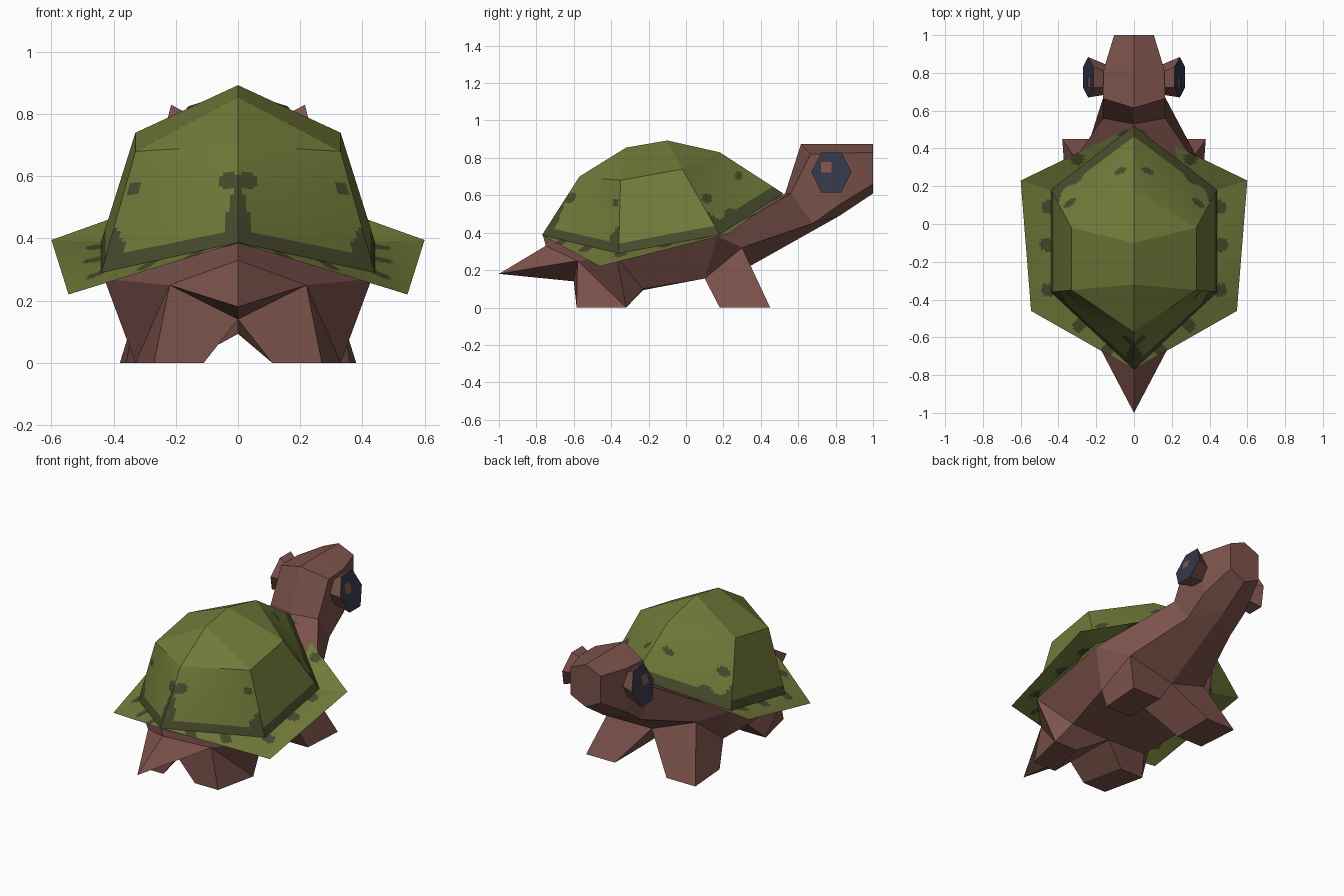
import bpy, bmesh
from mathutils import Vector

if "Cube" in bpy.data.objects:
    bpy.data.objects.remove(bpy.data.objects["Cube"])


def material(name, rgb):
    m = bpy.data.materials.new(name)
    m.diffuse_color = (*rgb, 1)
    m.use_nodes = True
    m.node_tree.nodes["Principled BSDF"].inputs["Base Color"].default_value = m.diffuse_color
    return m


BROWN = material("skin brown", (.205, .086, .072))
GREEN = material("shell green", (.168, .198, .042))
DARK = material("shell dark olive", (.066, .072, .026))
NAVY = material("eye navy", (.034, .037, .064))


def finish(name, bm, mats):
    mesh = bpy.data.meshes.new(name)
    bm.to_mesh(mesh)
    bm.free()
    for m in mats:
        mesh.materials.append(m)
    ob = bpy.data.objects.new(name, mesh)
    bpy.context.collection.objects.link(ob)
    return ob


def mirrored(name, pts, faces, mats):
    """Build the +x half from named points, and its mirror image."""
    bm = bmesh.new()
    right = {k: bm.verts.new(p) for k, p in pts.items()}
    left = {k: right[k] if p[0] == 0 else bm.verts.new((-p[0], p[1], p[2]))
            for k, p in pts.items()}
    for f in faces:
        keys = f.split()
        bm.faces.new([right[k] for k in keys])
        bm.faces.new([left[k] for k in reversed(keys)])
    bmesh.ops.recalc_face_normals(bm, faces=bm.faces)
    return finish(name, bm, mats)


# body: tail, legs, neck and head in one faceted skin
P = dict(
    T0=(0, -1, .18), T1=(0, -.75, .33), T2=(.22, -.58, .25), T3=(0, -.60, .14),
    R1=(0, -.765, .385), W1=(.43, -.37, .27), W2=(.43, .17, .38), C=(0, .17, .45),
    L1=(.11, -.585, 0), L2=(.27, -.585, 0), L3=(.33, -.32, 0), L4=(.17, -.32, 0),
    B0=(0, -.23, .093), B1=(.27, -.23, .10), A0=(0, .10, .155), A1=(.33, .10, .155),
    F1=(.18, .18, 0), F2=(.36, .18, 0), F3=(.38, .45, 0), F4=(.18, .45, 0),
    N2=(.28, .30, .32), N3=(0, .34, .22),
    H=(0, .53, .61), U=(.165, .56, .61), D=(.16, .68, .45), E=(0, .82, .49),
    K0=(0, .615, .875), K=(.165, .665, .82), M0=(0, .82, .875), M1=(.16, .82, .825),
    M2=(.16, .82, .55),
    Q0=(0, 1, .875), Q1=(.105, 1, .83), Q2=(.105, 1, .66), Q3=(0, 1, .61))
body_faces = [
    "T0 T2 T1", "T0 T3 T2", "R1 T1 T2 W1",                        # tail, rump
    "T3 L1 L2 T2", "T2 L2 L3", "T2 L3 W1", "W1 L3 B1",            # rear leg
    "B1 L3 L4 B0", "B0 L4 L1 T3", "L1 L4 L3 L2",
    "W1 B1 A1 W2", "B1 B0 A0 A1", "W2 A1 N2", "R1 W1 W2 C",       # belly, back
    "N2 A1 F2 F3", "A1 A0 F1 F2", "N2 F3 F4 N3", "N3 F4 F1 A0",   # front leg
    "F1 F4 F3 F2",
    "W2 N2 D U", "N2 N3 E D", "C W2 U H",                         # neck
    "H U K K0", "K0 K M1 M0", "U D M2 M1 K", "D E M2",            # head
    "M0 M1 Q1 Q0", "M1 M2 Q2 Q1", "M2 E Q3 Q2", "Q0 Q1 Q2 Q3"]
mirrored("body", P, body_faces, [BROWN])


def patches(name, quads, rule):
    """Grid the corner quads on both sides, painting cells by a rule."""
    n = 30
    bm = bmesh.new()
    for kind, corners in quads:
        a, b, c, d = map(Vector, corners)

        def at(u, v):
            return a.lerp(b, u).lerp(d.lerp(c, u), v)
        for side in (1, -1):
            grid = []
            for j in range(n + 1):
                row = []
                for i in range(n + 1):
                    p = at(i / n, j / n)
                    row.append(bm.verts.new((p.x * side, p.y, p.z)))
                grid.append(row)
            for j in range(n):
                for i in range(n):
                    f = bm.faces.new((grid[j][i], grid[j][i + 1],
                                      grid[j + 1][i + 1], grid[j + 1][i])[::side])
                    u, v = (i + .5) / n, (j + .5) / n
                    f.material_index = int(rule(kind, u, v, at(u, v)))
    bmesh.ops.remove_doubles(bm, verts=bm.verts, dist=.0003)
    bmesh.ops.recalc_face_normals(bm, faces=bm.faces)
    return finish(name, bm, [GREEN, DARK])


# shell corner points: rim, shoulders, ridge and outer brim
tail_rim, neck_rim = (0, -.77, .387), (0, .52, .61)
rim_a, rim_d = (.44, -.36, .29), (.44, .18, .39)
top_b, top_c = (.33, -.35, .68), (.33, -.02, .74)
r1, r2, r3, r4 = (0, -.57, .70), (0, -.32, .855), (0, -.10, .893), (0, .18, .83)
out_a, out_d = (.545, -.46, .22), (.60, .23, .395)

SPOTS = {"rear": [(.335, .56, .022), (.03, .585, .03)],            # x, z, radius
         "front": [(.28, .705, .022), (.11, .58, .025), (.24, .50, .03)],  # y, z
         "brim": [(.455, .09, .035), (.465, -.11, .035), (.455, -.35, .035),
                  (.30, .345, .035), (.29, -.54, .035), (.14, -.67, .03),
                  (.05, .47, .035)]}                              # x, y


def shell_rule(kind, u, v, p):
    q = {"rear": (p.x, p.z), "front": (p.y, p.z), "brim": (p.x, p.y)}.get(kind)
    if q and any((q[0] - s[0]) ** 2 + (q[1] - s[1]) ** 2 < s[2] ** 2
                 for s in SPOTS[kind]):
        return True
    if kind == "brim":
        return False
    if kind == "rear":
        return v < .15 or u > .86 + max(0, v - .2) * .7 or \
            (p.x < .06 - v * .08 and p.z < .56)
    if kind == "front":
        return v < .17 or u > .88 + max(0, v - .15) * .6
    return v < .14


patches("shell_dome", [
    ("rear", (tail_rim, rim_a, top_b, r1)),
    ("side", (rim_a, rim_d, top_c, top_b)),
    ("front", (neck_rim, rim_d, top_c, r4))], shell_rule)
mirrored("shell_top", dict(b=top_b, c=top_c, r1=r1, r2=r2, r3=r3, r4=r4),
         ["b c r3 r2", "r1 b r2", "c r4 r3"], [GREEN])
patches("shell_brim", [
    ("brim", (tail_rim, out_a, rim_a, tail_rim)),
    ("brim", (out_a, out_d, rim_d, rim_a)),
    ("brim", (out_d, neck_rim, neck_rim, rim_d))], shell_rule)


# eyes: tilted hexagon face on a brown socket, with a small square glint
def eye_x(z):
    return .215 + (.83 - z) * .26


HEX = [(.107, 0), (.054, .107), (-.054, .107), (-.107, 0), (-.054, -.107), (.054, -.107)]
for side, label in ((1, "right"), (-1, "left")):
    bm = bmesh.new()
    outer = [bm.verts.new((side * eye_x(.723 + z), .777 + y, .723 + z)) for y, z in HEX]
    inner = [bm.verts.new((side * .15, .765 + y * .75, .72 + z * .7)) for y, z in HEX]
    bm.faces.new(outer).material_index = 1
    bm.faces.new(inner)
    for i in range(6):
        k = (i + 1) % 6
        bm.faces.new((outer[i], outer[k], inner[k], inner[i]))
    bmesh.ops.recalc_face_normals(bm, faces=bm.faces)
    finish(label + "_eye", bm, [BROWN, NAVY])

    bm = bmesh.new()
    f = bm.faces.new([bm.verts.new((side * (eye_x(.75 + z) + .004), .75 + y, .75 + z))
                      for y, z in ((-.028, -.028), (.028, -.028), (.028, .028), (-.028, .028))])
    if side < 0:
        f.normal_flip()
    finish(label + "_eye_glint", bm, [BROWN])
